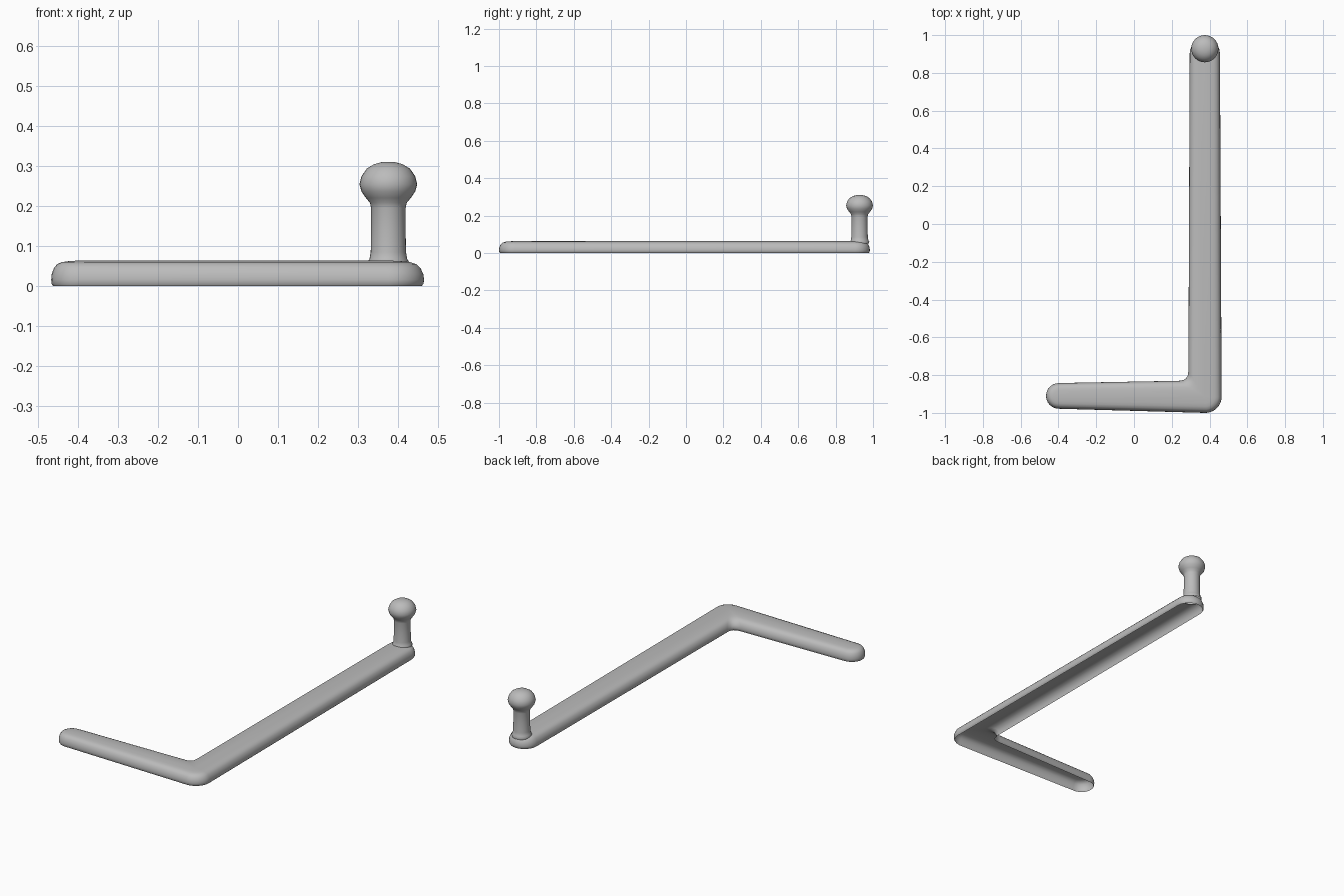
import bpy, bmesh
from math import sin, cos, radians, pi
from mathutils import Vector

cube = bpy.data.objects.get("Cube")
if cube:
    bpy.data.objects.remove(cube, do_unlink=True)

grey = bpy.data.materials.new("light_grey")
grey.use_nodes = True
grey.diffuse_color = (0.5, 0.5, 0.5, 1)
grey.node_tree.nodes["Principled BSDF"].inputs["Base Color"].default_value = (0.5, 0.5, 0.5, 1)


def loft(name, rings):
    """Skin closed rings of equal length, welding points that coincide."""
    bm = bmesh.new()
    loops = [[bm.verts.new(p) for p in ring] for ring in rings]
    for low, high in zip(loops, loops[1:]):
        n = len(low)
        for i in range(n):
            j = (i + 1) % n
            bm.faces.new((low[i], low[j], high[j], high[i]))
    bmesh.ops.remove_doubles(bm, verts=bm.verts, dist=0.00005)
    mesh = bpy.data.meshes.new(name)
    bm.to_mesh(mesh)
    bm.free()
    mesh.materials.append(grey)
    obj = bpy.data.objects.new(name, mesh)
    bpy.context.collection.objects.link(obj)
    mesh.shade_smooth()
    return obj


def arc(centre, rx, ry, start, end, steps=12):
    angles = [radians(start + (end - start) * i / steps) for i in range(steps + 1)]
    return [centre + Vector((rx * cos(a), ry * sin(a), 0)) for a in angles]


# Centre points of the bent bar
back_end = Vector((0.375, 0.903, 0))
corner = Vector((0.376, -0.915, 0))
left_end = Vector((-0.398, -0.91, 0))


def bar_outline(s, z):
    """L-shaped outline with round ends, shrunk to the centre line by s."""
    rx, ry, fillet = 0.088 * s, 0.085 * s, 0.05 * s
    inner = corner + Vector((-rx, ry, 0))
    a, b = inner + Vector((0, fillet, 0)), inner - Vector((fillet, 0, 0))
    bend = [a.lerp(inner, t / 4).lerp(inner.lerp(b, t / 4), t / 4) for t in range(5)]
    points = (arc(back_end, 0.08 * s, 0.08 * s, 0, 180) + bend
              + arc(left_end, 0.068 * s, 0.068 * s, 90, 270)
              + arc(corner, rx, ry, 270, 360))
    return [p + Vector((0, 0, z)) for p in points]


# Bent bar: domed channel, open underneath
section = [(0.93, 0), (0.985, 0.006), (1, 0.016), (0.98, 0.03), (0.9, 0.045),
           (0.78, 0.055), (0.6, 0.06), (0.4, 0.062), (0, 0.064)]
loft("bent_bar", [bar_outline(s, z) for s, z in section])

# Upright peg with a mushroom knob
peg_base = Vector((0.375, 0.928, 0))
profile = [(0.05, 0.05), (0.052, 0.06), (0.047, 0.068), (0.044, 0.085), (0.043, 0.14),
           (0.043, 0.195), (0.046, 0.208), (0.056, 0.22), (0.067, 0.236), (0.072, 0.254),
           (0.067, 0.274), (0.054, 0.293), (0.036, 0.304), (0.018, 0.309), (0, 0.31)]
loft("knob_peg", [[peg_base + Vector((r * cos(2 * pi * i / 32), r * sin(2 * pi * i / 32), z))
                   for i in range(32)] for r, z in profile])
